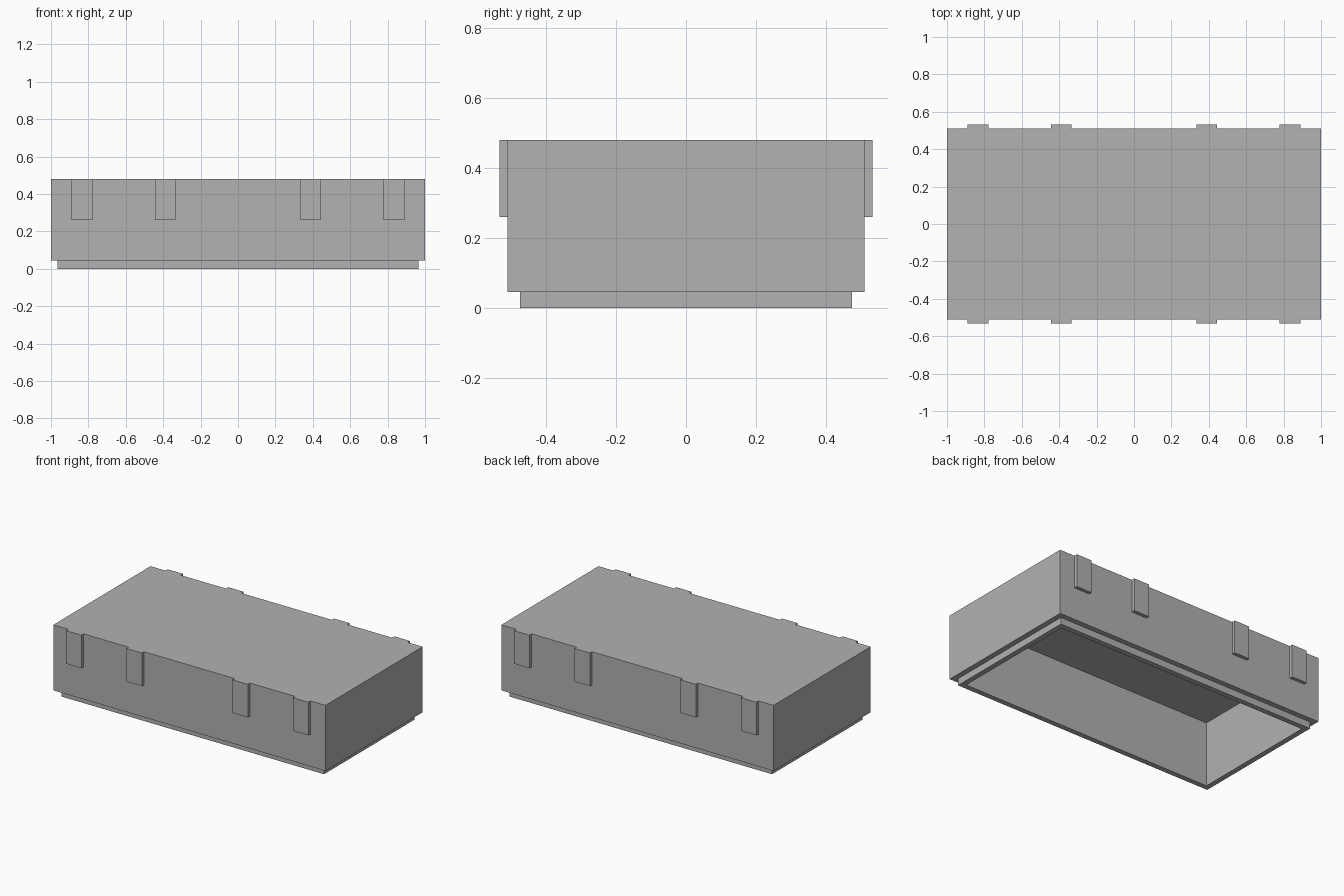
import bpy
import bmesh

cube = bpy.data.objects.get("Cube")
if cube:
    bpy.data.objects.remove(cube, do_unlink=True)

GREY = (0.445, 0.445, 0.445, 1.0)
grey = bpy.data.materials.new("plain grey")
grey.use_nodes = True
grey.diffuse_color = GREY
grey.node_tree.nodes["Principled BSDF"].inputs["Base Color"].default_value = GREY

HALF_X, HALF_Y = 1.0, 0.51
TOP, LEDGE, CEILING = 0.48, 0.045, 0.43
STEP = 0.035  # width of the ledge and of the rim


def loft(name, rings):
    """Closed solid through rectangles given as (x0, x1, y0, y1, z)."""
    bm = bmesh.new()
    loops = [[bm.verts.new(p) for p in
              ((x0, y0, z), (x1, y0, z), (x1, y1, z), (x0, y1, z))]
             for x0, x1, y0, y1, z in rings]
    for low, high in zip(loops, loops[1:]):
        for i in range(4):
            j = (i + 1) % 4
            bm.faces.new((low[i], low[j], high[j], high[i]))
    bm.faces.new(loops[0])
    bm.faces.new(loops[-1])
    bmesh.ops.recalc_face_normals(bm, faces=bm.faces)
    mesh = bpy.data.meshes.new(name)
    bm.to_mesh(mesh)
    bm.free()
    mesh.materials.append(grey)
    obj = bpy.data.objects.new(name, mesh)
    bpy.context.collection.objects.link(obj)
    return obj


def inset(amount, z):
    x, y = HALF_X - amount, HALF_Y - amount
    return (-x, x, -y, y, z)


# Hollow lid: cavity, recessed rim, ledge, outer walls and flat top
loft("lid_shell", [
    inset(2 * STEP, CEILING), inset(2 * STEP, 0), inset(STEP, 0),
    inset(STEP, LEDGE), inset(0, LEDGE), inset(0, TOP),
])

# Clips along the two long sides, flush with the top
CLIP_WIDTH, CLIP_DEPTH, CLIP_BOTTOM = 0.112, 0.023, 0.26
for side, sy in (("front", -1), ("back", 1)):
    for hand, sx in (("right", -1), ("left", 1)):
        for place, centre in (("inner", 0.389), ("outer", 0.834)):
            x = sx * centre
            y0, y1 = sorted((sy * HALF_Y, sy * (HALF_Y + CLIP_DEPTH)))
            box = (x - CLIP_WIDTH / 2, x + CLIP_WIDTH / 2, y0, y1)
            loft(f"{side}_{hand}_{place}_clip",
                 [box + (CLIP_BOTTOM,), box + (TOP,)])
